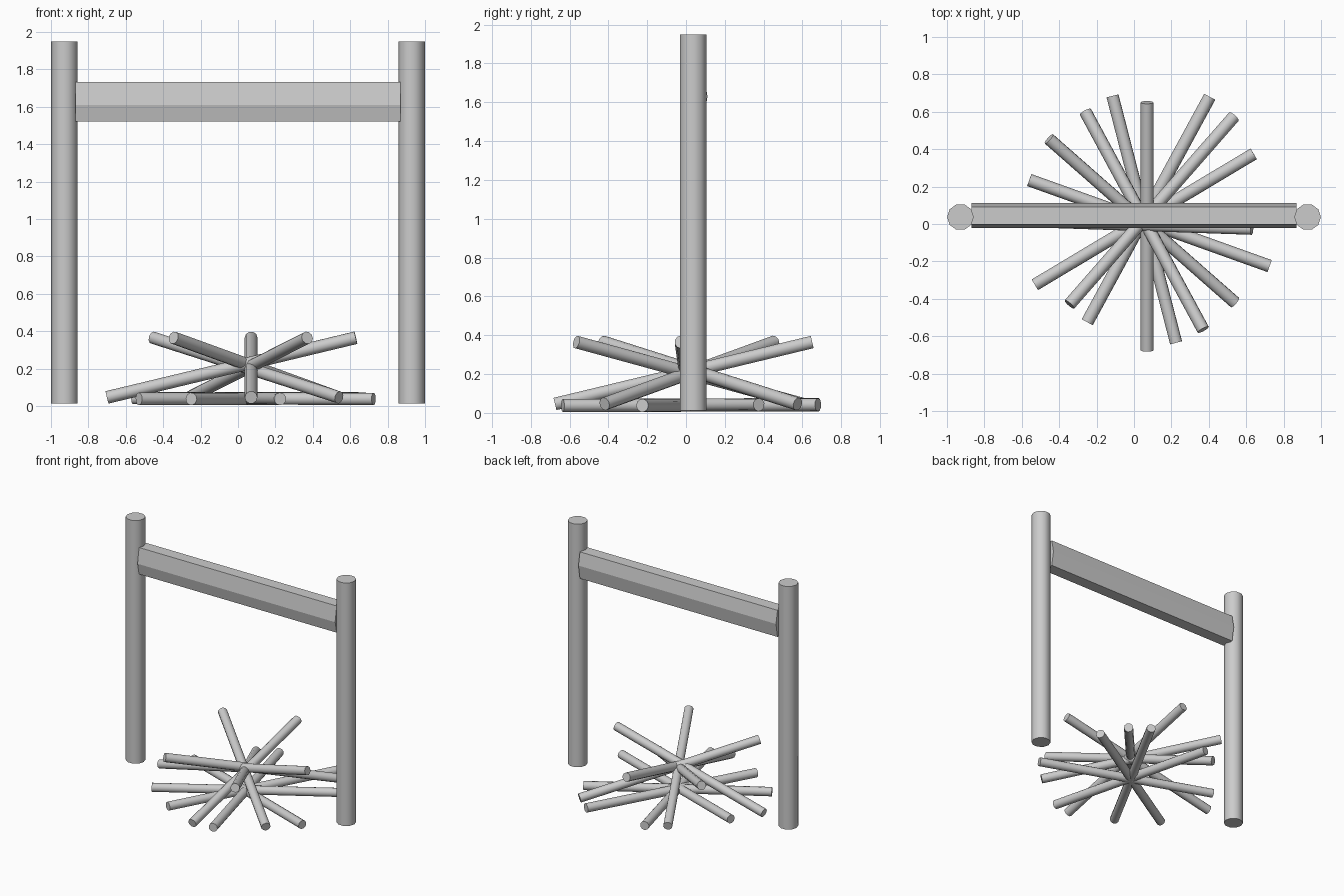
import bpy, bmesh, math
from mathutils import Vector

if "Cube" in bpy.data.objects:
    bpy.data.objects.remove(bpy.data.objects["Cube"])


def rod(name, a, b, radius, sides=10):
    """Smooth-sided cylinder running from point a to point b."""
    a, b = Vector(a), Vector(b)
    d = b - a
    bpy.ops.mesh.primitive_cylinder_add(vertices=sides, radius=radius, depth=d.length)
    ob = bpy.context.object
    ob.name = name
    # first vertex lies on +y; turn it a quarter so a vertex points along x
    spin = Vector((0, 0, 1)).rotation_difference(d.normalized()).to_matrix().to_4x4()
    turn = spin.copy()
    turn.identity()
    c, s = math.cos(math.pi / 2), math.sin(math.pi / 2)
    turn[0][0], turn[0][1], turn[1][0], turn[1][1] = c, -s, s, c
    ob.data.transform(spin @ turn)
    ob.location = (a + b) / 2
    bpy.ops.object.shade_smooth_by_angle(angle=math.radians(40))
    return ob


# Upright posts
for side, label in ((-1, "left"), (1, "right")):
    rod(label + "_post", (side * 0.928, 0.037, 0.013), (side * 0.928, 0.037, 1.948), 0.071)

# Six-sided cross beam
profile = [(-0.002, 1.732), (0.092, 1.732), (0.111, 1.63),
           (0.092, 1.52), (-0.002, 1.52), (-0.021, 1.61)]
bm = bmesh.new()
face = bm.faces.new([bm.verts.new((-0.87, y, z)) for y, z in profile])
ext = bmesh.ops.extrude_face_region(bm, geom=[face])
bmesh.ops.translate(bm, vec=(1.74, 0, 0),
                    verts=[v for v in ext["geom"] if isinstance(v, bmesh.types.BMVert)])
bmesh.ops.recalc_face_normals(bm, faces=bm.faces)
mesh = bpy.data.meshes.new("cross_beam")
bm.to_mesh(mesh)
bm.free()
bpy.context.collection.objects.link(bpy.data.objects.new("cross_beam", mesh))

# Firewood lying flat: (x, y) of both ends
flat = [((-0.56, 0.235), (0.725, -0.225)),
        ((-0.115, 0.685), (0.225, -0.635)),
        ((0.405, 0.68), (-0.25, -0.525)),
        ((0.64, 0.375), (-0.53, -0.325))]
for i, (a, b) in enumerate(flat):
    rod(f"flat_log_{i + 1}", (*a, 0.042), (*b, 0.038), 0.034)

# Leaning firewood: raised end, then ground end
leaning = [((-0.455, 0.455), (0.54, -0.42)),
           ((0.37, -0.565), (-0.26, 0.60)),
           ((0.07, 0.65), (0.07, -0.675)),
           ((-0.345, -0.43), (0.535, 0.575)),
           ((0.63, -0.025), (-0.70, 0.02))]
for i, (a, b) in enumerate(leaning):
    rod(f"leaning_log_{i + 1}", (*a, 0.365), (*b, 0.046), 0.034)
